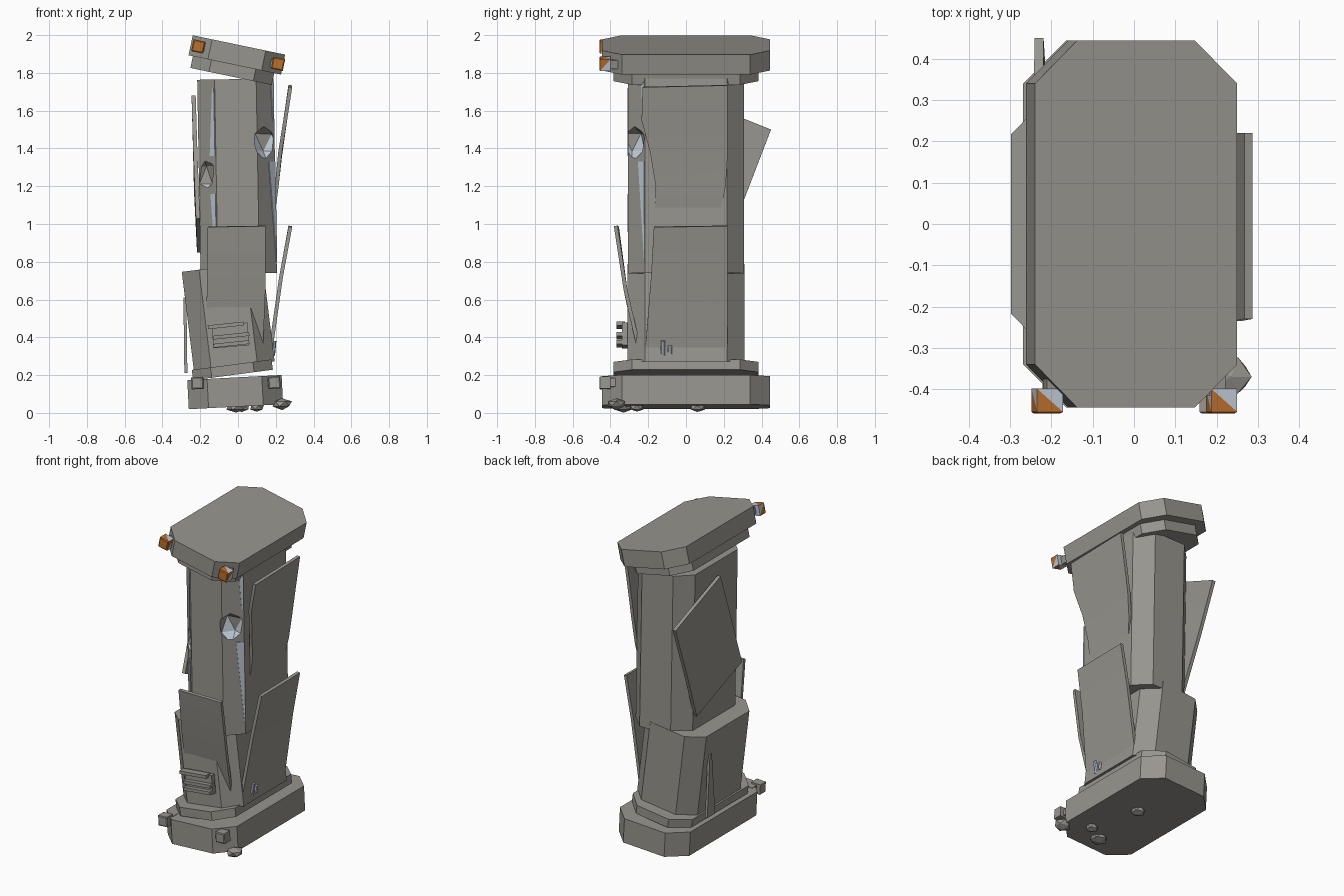
import bpy, bmesh, math, random
from mathutils import Vector

if "Cube" in bpy.data.objects:
    bpy.data.objects.remove(bpy.data.objects["Cube"])

random.seed(4)


def material(name, col):
    m = bpy.data.materials.new(name)
    m.diffuse_color = (*col, 1)
    m.use_nodes = True
    m.node_tree.nodes["Principled BSDF"].inputs["Base Color"].default_value = m.diffuse_color
    return m


GREY = material("concrete grey", (0.31, 0.30, 0.27))
STEEL = material("pale steel", (0.52, 0.58, 0.66))
ORANGE = material("lamp orange", (0.50, 0.16, 0.025))


def finish(name, bm, mats, loc=(0, 0, 0), tilt=0):
    bmesh.ops.recalc_face_normals(bm, faces=bm.faces)
    me = bpy.data.meshes.new(name)
    bm.to_mesh(me)
    bm.free()
    for m in mats:
        me.materials.append(m)
    ob = bpy.data.objects.new(name, me)
    bpy.context.collection.objects.link(ob)
    ob.location = loc
    ob.rotation_euler = (0, math.radians(tilt), 0)
    return ob


def extrude(bm, pts, vec):
    f = bm.faces.new([bm.verts.new(p) for p in pts])
    r = bmesh.ops.extrude_face_region(bm, geom=[f])
    bmesh.ops.translate(bm, vec=vec, verts=[v for v in r["geom"] if isinstance(v, bmesh.types.BMVert)])


def octagon_block(name, hx, hy, h, c, loc, tilt):
    """Chamfered rectangular block, centred on loc."""
    ring = [(hx, hy - c), (hx - c, hy), (c - hx, hy), (-hx, hy - c),
            (-hx, c - hy), (c - hx, -hy), (hx - c, -hy), (hx, c - hy)]
    bm = bmesh.new()
    extrude(bm, [(x, y, -h / 2) for x, y in ring], (0, 0, h))
    return finish(name, bm, [GREY, STEEL], loc, tilt)


def box(name, size, loc, tilt=0, mats=(GREY,)):
    bm = bmesh.new()
    bmesh.ops.create_cube(bm, size=1)
    bmesh.ops.scale(bm, vec=size, verts=bm.verts)
    return finish(name, bm, mats, loc, tilt)


def plate(name, rows, thick=0.02, mat=GREY):
    """Bent sheet through rows of (left, right) points."""
    bm = bmesh.new()
    vs = [[bm.verts.new(p) for p in row] for row in rows]
    for a, b in zip(vs, vs[1:]):
        bm.faces.new((a[0], a[1], b[1], b[0]))
    ob = finish(name, bm, [mat])
    mod = ob.modifiers.new("thickness", "SOLIDIFY")
    mod.thickness, mod.offset = thick, 0
    bpy.ops.object.select_all(action="DESELECT")
    ob.select_set(True)
    bpy.context.view_layer.objects.active = ob
    bpy.ops.object.modifier_apply(modifier=mod.name)
    bpy.ops.object.shade_smooth_by_angle(angle=math.radians(30))
    return ob


def rock(name, loc, size, jitter=0.15):
    bm = bmesh.new()
    bmesh.ops.create_icosphere(bm, subdivisions=1, radius=1)
    for v in bm.verts:
        v.co *= 1 + random.uniform(-jitter, jitter)
        v.co = Vector([a * b for a, b in zip(v.co, size)])
    return finish(name, bm, [GREY], loc)


# Foot, head and the two shifted column pieces
octagon_block("base_slab", 0.25, 0.445, 0.155, 0.105, (-0.015, 0, 0.11), -3)
octagon_block("base_step", 0.213, 0.385, 0.055, 0.10, (-0.03, 0, 0.228), -7.5)
octagon_block("lower_column", 0.215, 0.31, 0.53, 0.092, (-0.052, 0, 0.51), -7)
column = octagon_block("upper_column", 0.202, 0.308, 1.03, 0.092, (-0.005, 0, 1.252), -1)
octagon_block("cap_step", 0.22, 0.385, 0.065, 0.10, (-0.03, 0, 1.813), 11.8)
octagon_block("cap_slab", 0.25, 0.445, 0.108, 0.105, (-0.006, 0, 1.895), 11.8)

# Chipped notches on the front corners of the column
for loc, size in (((0.155, -0.285, 1.43), (0.085, 0.085, 0.105)),
                  ((-0.185, -0.285, 1.26), (0.065, 0.075, 0.10))):
    cutter = rock("notch_cutter", loc, size, 0.08)
    cutter.hide_render = True
    mod = column.modifiers.new("notch", "BOOLEAN")
    mod.operation, mod.solver, mod.object = "DIFFERENCE", "EXACT", cutter
    bpy.context.view_layer.objects.active = column
    bpy.ops.object.modifier_apply(modifier=mod.name)
    bpy.data.objects.remove(cutter)
for p in column.data.polygons:
    p.material_index = 1 if 0.15 < p.normal.z < 0.98 else 0

# Worn pale edges: thin tapered slivers on the front chamfers
for i, (s, t0, w0, z0, t1, w1, z1) in enumerate((
        (1, 0.62, 0.36, 1.33, 0.97, 0.02, 0.80), (1, 0.80, 0.18, 1.75, 0.90, 0.06, 1.54),
        (-1, 0.02, 0.30, 1.16, 0.05, 0.05, 0.80), (-1, 0.02, 0.10, 1.72, 0.02, 0.30, 1.36))):
    rows = []
    for t, w, z in ((t0, w0, z0), (t1, w1, z1)):
        shift = -0.005 - 0.0175 * (z - 1.252)
        rows.append([(s * (0.112 + 0.092 * u) + shift, -0.310 + 0.092 * u, z) for u in (t, t + w)])
    plate("worn_edge_%d" % i, rows, 0.005, STEEL)

# Bent cladding plates
plate("front_plate", [[(-0.16, -0.365, 0.985), (0.145, -0.372, 0.99)],
                      [(-0.165, -0.32, 0.65), (0.145, -0.32, 0.65)],
                      [(-0.17, -0.235, 0.25), (0.13, -0.235, 0.28)]])
plate("right_lower_plate", [[(0.277, -0.17, 0.985), (0.277, 0.22, 0.99)],
                            [(0.228, -0.185, 0.72), (0.228, 0.22, 0.72)],
                            [(0.165, -0.22, 0.28), (0.165, 0.22, 0.28)]])
plate("right_upper_plate", [[(0.277, -0.23, 1.725), (0.277, 0.22, 1.735)],
                            [(0.25, -0.235, 1.55), (0.25, 0.22, 1.55)],
                            [(0.223, -0.19, 1.38), (0.223, 0.22, 1.36)],
                            [(0.205, -0.16, 1.2), (0.205, 0.21, 1.2)],
                            [(0.185, -0.165, 1.05), (0.185, 0.18, 1.05)]])
plate("left_loose_plate", [[(-0.23, 0.45, 1.50), (-0.235, 0.0, 1.68)],
                           [(-0.222, 0.325, 1.175), (-0.225, -0.125, 1.355)],
                           [(-0.206, 0.20, 0.85), (-0.212, -0.25, 1.03)]], 0.022)
plate("left_shard", [[(-0.281, 0.17, 0.61), (-0.281, 0.15, 0.61)],
                     [(-0.276, 0.19, 0.21), (-0.276, 0.11, 0.21)]], 0.016)

# Vent slats low on the front
box("vent_back", (0.19, 0.04, 0.12), (-0.04, -0.32, 0.41), -5)
for i, (x, z) in enumerate(((-0.065, 0.463), (-0.035, 0.408), (-0.035, 0.365))):
    box("vent_slat_%d" % i, (0.19, 0.045, 0.02), (x, -0.345, z), -6)

# Two small bolts on the right side
for i, (y, z, h) in enumerate(((-0.122, 0.342, 0.08), (-0.085, 0.335, 0.045))):
    bm = bmesh.new()
    bmesh.ops.create_cone(bm, cap_ends=True, segments=8, radius1=0.013, radius2=0.011, depth=h)
    finish("bolt_%d" % i, bm, [STEEL], (0.187, y, z), 8)

# Corner lamps: framed blocks, lit ones at the head, dead ones at the foot
for name, x, z, tilt, lit in (("cap_lamp_left", -0.21, 1.94, 11.8, True),
                              ("cap_lamp_right", 0.212, 1.848, 11.8, True),
                              ("base_lamp_left", -0.215, 0.158, -3, False),
                              ("base_lamp_right", 0.192, 0.16, -3, False)):
    bm = bmesh.new()
    bmesh.ops.create_cube(bm, size=1)
    bmesh.ops.scale(bm, vec=(0.064, 0.056, 0.064), verts=bm.verts)
    bm.normal_update()
    front = [f for f in bm.faces if f.normal.y < -0.9]
    bmesh.ops.inset_region(bm, faces=front, thickness=0.008, depth=0.004)
    sides = [f for f in bm.faces if abs(f.normal.y) < 0.1]
    split = bmesh.ops.triangulate(bm, faces=sides)["faces"]
    bm.normal_update()
    for f in bm.faces:
        f.material_index = 1 if lit and f.normal.y < -0.3 else 0
    for f in split:
        # the half of each side nearer the front glows
        f.material_index = 1 if lit and f.calc_center_median().y < 0 else 0
    finish(name, bm, [STEEL if lit else GREY, ORANGE], (x, -0.427, z), tilt)
    # short bracket back to the chamfered corner
    box(name + "_bracket", (0.045, 0.06, 0.045), (x * 0.92, -0.385, z), tilt)

# Rubble at the corner and lumps under the foot
rock("corner_rubble", (0.235, -0.37, 0.048), (0.055, 0.05, 0.03))
for i, (x, y, r) in enumerate(((-0.01, -0.33, 0.055), (0.10, -0.26, 0.04), (0.02, 0.06, 0.045))):
    rock("under_lump_%d" % i, (x, y, 0.03), (r, r, 0.026), 0.1)
